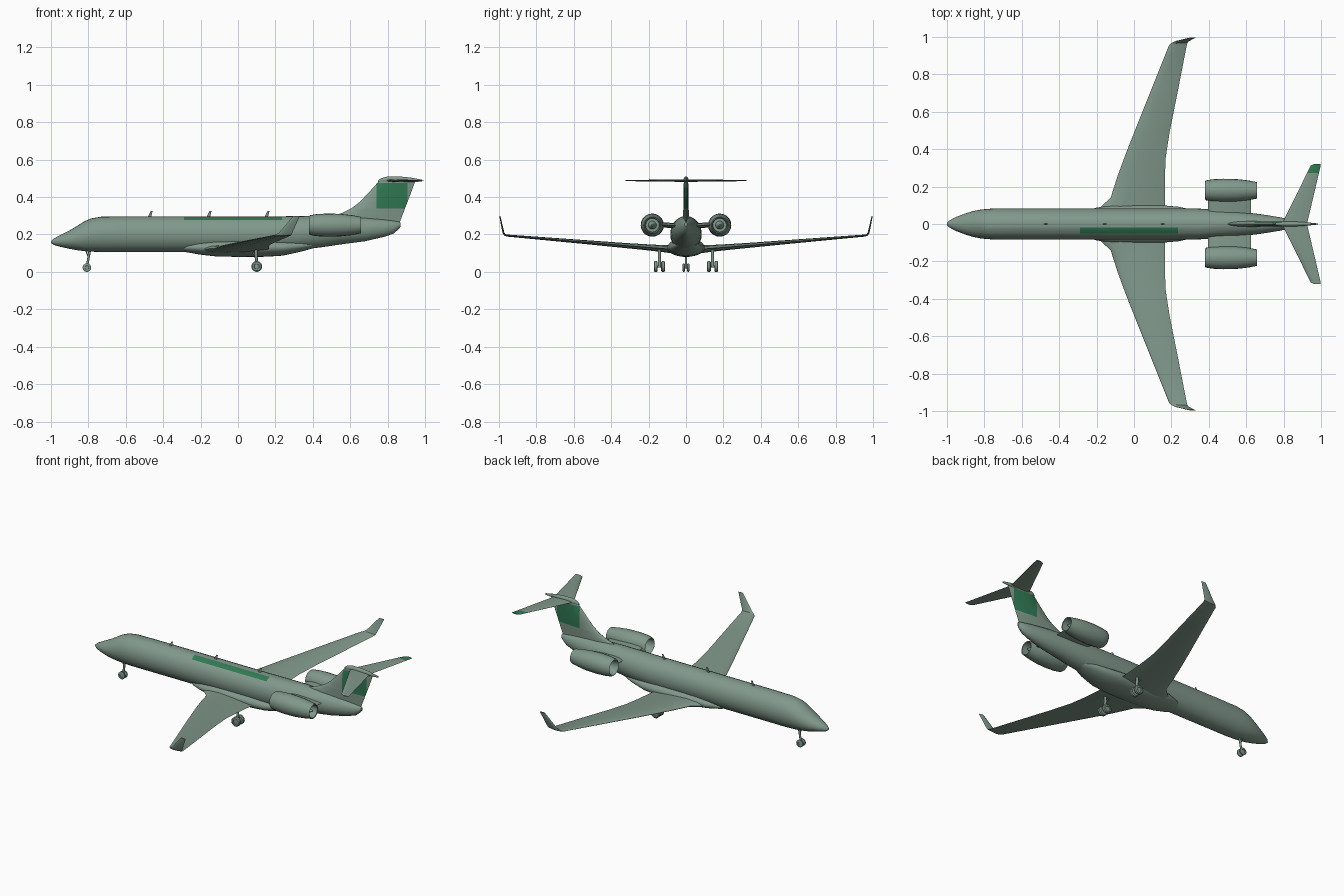
import bpy, bmesh, math
from mathutils import Vector


def material(name, rgb):
    m = bpy.data.materials.new(name)
    m.diffuse_color = (*rgb, 1)
    return m


GREY = material("grey green", (0.22, 0.315, 0.26))
GREEN = material("deep green", (0.03, 0.19, 0.085))


def finish(bm, name, mirror=False, cuts=(), paint=None, angle=35):
    """Turn a bmesh into an object, with optional plane cuts and a paint rule."""
    bmesh.ops.recalc_face_normals(bm, faces=bm.faces)
    for co, no in cuts:
        bmesh.ops.bisect_plane(bm, geom=bm.verts[:] + bm.edges[:] + bm.faces[:],
                               plane_co=co, plane_no=no)
    bm.normal_update()
    me = bpy.data.meshes.new(name)
    me.materials.append(GREY)
    if paint:
        me.materials.append(GREEN)
        for f in bm.faces:
            f.material_index = int(paint(f.calc_center_median(), f.normal))
    bm.to_mesh(me)
    bm.free()
    ob = bpy.data.objects.new(name, me)
    bpy.context.collection.objects.link(ob)
    bpy.ops.object.select_all(action='DESELECT')
    ob.select_set(True)
    bpy.context.view_layer.objects.active = ob
    bpy.ops.object.shade_smooth_by_angle(angle=math.radians(angle))
    if mirror:
        mod = ob.modifiers.new("mirror", 'MIRROR')
        mod.use_axis = (False, True, False)
    return ob


def loft(rings):
    """Skin a series of equal closed rings and cap both ends."""
    bm = bmesh.new()
    loops = [[bm.verts.new(p) for p in r] for r in rings]
    n = len(loops[0])
    for a, b in zip(loops, loops[1:]):
        for i in range(n):
            j = (i + 1) % n
            bm.faces.new((a[i], a[j], b[j], b[i]))
    bm.faces.new(loops[0])
    bm.faces.new(loops[-1][::-1])
    return bm


def foil(le, te, thick, normal):
    """Airfoil ring from leading edge to trailing edge."""
    le, te, nrm = Vector(le), Vector(te), Vector(normal).normalized()
    half = [(0.02, 0.3), (0.1, 0.75), (0.3, 1), (0.6, 0.75), (0.98, 0.1)]
    pts = [(0, 0)] + half + [(1, 0)] + [(u, -h) for u, h in half[::-1]]
    return [le.lerp(te, u) + nrm * h * thick / 2 for u, h in pts]


def oval(x, y, z, ry, rz, n=28):
    return [(x, y + ry * math.cos(math.tau * i / n), z + rz * math.sin(math.tau * i / n))
            for i in range(n)]


def tube(a, b, r, n=12):
    """Straight cylinder between two points."""
    a, b = Vector(a), Vector(b)
    q = (b - a).to_track_quat('Z', 'Y')
    ring = [q @ Vector((r * math.cos(math.tau * i / n), r * math.sin(math.tau * i / n), 0))
            for i in range(n)]
    return loft([[a + p for p in ring], [b + p for p in ring]])


# Fuselage: x, bottom, top, half width; with a painted roof strip
body = [(-1, 0.155, 0.165, 0.006), (-0.985, 0.144, 0.178, 0.02), (-0.95, 0.134, 0.197, 0.038),
        (-0.9, 0.123, 0.222, 0.057), (-0.86, 0.116, 0.246, 0.069), (-0.82, 0.111, 0.271, 0.077),
        (-0.78, 0.108, 0.287, 0.081), (-0.73, 0.106, 0.295, 0.084), (-0.6, 0.106, 0.297, 0.084),
        (0.2, 0.106, 0.297, 0.084), (0.33, 0.117, 0.298, 0.083), (0.45, 0.132, 0.299, 0.077),
        (0.55, 0.147, 0.298, 0.068), (0.68, 0.164, 0.29, 0.052), (0.78, 0.187, 0.28, 0.036),
        (0.83, 0.204, 0.273, 0.025), (0.86, 0.229, 0.268, 0.014), (0.87, 0.243, 0.264, 0.008)]
finish(loft([oval(x, 0, (b + t) / 2, w, (t - b) / 2) for x, b, t, w in body]), "fuselage",
       cuts=[((-0.29, 0, 0), (1, 0, 0)), ((0.235, 0, 0), (1, 0, 0)),
             ((0, -0.05, 0), (0, 1, 0)), ((0, -0.018, 0), (0, 1, 0))],
       paint=lambda c, n: -0.29 < c.x < 0.235 and -0.05 < c.y < -0.018 and c.z > 0.25)

# Belly fairing under the wing
belly = [(-0.32, 0.03, 0.015), (-0.27, 0.065, 0.026), (-0.2, 0.088, 0.038), (-0.12, 0.098, 0.047),
         (0.0, 0.1, 0.05), (0.15, 0.1, 0.049), (0.24, 0.092, 0.043), (0.34, 0.07, 0.03),
         (0.44, 0.03, 0.012)]
finish(loft([oval(x, 0, 0.13 + max(0, x - 0.25) * 0.1, w, h) for x, w, h in belly]),
       "belly_fairing")

# Wings: y, leading x, trailing x, z, thickness; ending in upturned winglets
wing = [(0.05, -0.21, 0.17, 0.12, 0.045), (0.09, -0.18, 0.167, 0.122, 0.042),
        (0.14, -0.125, 0.165, 0.126, 0.036), (0.25, -0.09, 0.165, 0.135, 0.03),
        (0.36, -0.05, 0.17, 0.144, 0.026), (0.5, 0.005, 0.192, 0.156, 0.022),
        (0.75, 0.105, 0.242, 0.177, 0.016), (0.955, 0.187, 0.282, 0.194, 0.011)]
rings = [foil((a, y, z), (b, y, z), t, (0, 0, 1)) for y, a, b, z, t in wing]
rings += [foil((0.2, 0.968, 0.198), (0.286, 0.97, 0.198), 0.011, (0, -0.5, 1)),
          foil((0.22, 0.976, 0.21), (0.291, 0.976, 0.21), 0.01, (0, -1, 0.4)),
          foil((0.295, 0.994, 0.298), (0.33, 0.996, 0.298), 0.006, (0, -1, 0.2))]
finish(loft(rings), "wing", mirror=True)

# Engine pods: revolved closed shell with recessed intake and exhaust
pod = [(0.43, 0.004), (0.43, 0.037), (0.386, 0.043), (0.379, 0.048), (0.386, 0.053),
       (0.42, 0.059), (0.48, 0.062), (0.55, 0.06), (0.61, 0.053), (0.658, 0.044),
       (0.656, 0.039), (0.61, 0.036), (0.61, 0.022), (0.65, 0.004)]
finish(loft([oval(x, 0.18, 0.25, r, r, 20) for x, r in pod]), "engine", mirror=True)
finish(loft([foil((0.395, y, z), (0.625, y, z), 0.028, (0, 0, 1))
             for y, z in ((0.04, 0.245), (0.13, 0.252))]), "engine_pylon", mirror=True)

# Tail fin with dorsal fillet and a painted panel on both sides
fin = [(0.26, 0.45, 0.863, 0.03), (0.298, 0.5, 0.877, 0.03), (0.315, 0.555, 0.884, 0.03),
       (0.34, 0.607, 0.893, 0.029), (0.373, 0.65, 0.906, 0.028), (0.42, 0.695, 0.924, 0.026),
       (0.475, 0.745, 0.944, 0.024), (0.498, 0.765, 0.952, 0.022)]
finish(loft([foil((a, 0, z), (b, 0, z), t, (0, 1, 0)) for z, a, b, t in fin]), "tail_fin",
       cuts=[((0.74, 0, 0), (1, 0, 0)), ((0, 0, 0.34), (0, 0, 1)), ((0, 0, 0.476), (0, 0, 1)),
             ((0.905, 0, 0), (1, 0, 0))],
       paint=lambda c, n: 0.74 < c.x < 0.905 and 0.34 < c.z < 0.476)

# Tailplane with one painted upper tip
tail = [(-0.322, 0.965, 0.998, 0.005), (-0.312, 0.945, 0.998, 0.006), (0, 0.79, 0.925, 0.014),
        (0.312, 0.945, 0.998, 0.006), (0.322, 0.965, 0.998, 0.005)]
finish(loft([foil((a, y, 0.488), (b, y, 0.488), t, (0, 0, 1)) for y, a, b, t in tail]),
       "tailplane", cuts=[((0, 0.272, 0), (0, 1, 0))],
       paint=lambda c, n: c.y > 0.272 and n.z > 0.1)

# Bullet fairing where fin and tailplane meet
bullet = [(0.748, 0.485, 0.002, 0.003), (0.765, 0.489, 0.009, 0.012), (0.8, 0.493, 0.013, 0.018),
          (0.86, 0.493, 0.013, 0.018), (0.92, 0.492, 0.009, 0.013), (0.985, 0.488, 0.003, 0.005)]
finish(loft([oval(x, 0, z, w, h, 14) for x, z, w, h in bullet]), "bullet_fairing")

# Swept blade antennas along the roof
for i, x in enumerate((-0.485, -0.17, 0.14)):
    finish(loft([foil((x, 0, 0.29), (x + 0.02, 0, 0.29), 0.008, (0, 1, 0)),
                 foil((x + 0.018, 0, 0.325), (x + 0.028, 0, 0.325), 0.005, (0, 1, 0))]),
           f"antenna_{i + 1}")


# Landing gear: twin wheels, axle, strut and brace
def gear(name, x, y, r, gap, width, top, mirror):
    for side, s in (("inner", -1), ("outer", 1)):
        a, b = y + s * gap, y + s * (gap + width)
        rim = [(a, 0.8), (a + s * width * 0.2, 1), (b - s * width * 0.2, 1), (b, 0.8),
               (b, 0.5), (b - s * width * 0.2, 0.45)]
        bm = loft([[(x + r * k * math.cos(math.tau * i / 18), yy,
                     r + r * k * math.sin(math.tau * i / 18)) for i in range(18)]
                   for yy, k in rim])
        finish(bm, f"{name}_{side}_wheel", mirror)
    finish(tube((x, y - gap - width / 2, r), (x, y + gap + width / 2, r), r * 0.22),
           name + "_axle", mirror)
    finish(tube((x, y, r), top, r * 0.28), name + "_strut", mirror)
    mid = Vector((x, y, r)).lerp(Vector(top), 0.5)
    finish(tube(mid, (top[0] - 0.03, top[1], top[2]), r * 0.14), name + "_brace", mirror)


gear("nose_gear", -0.808, 0, 0.023, 0.006, 0.012, (-0.79, 0, 0.13), False)
gear("main_gear", 0.1, 0.142, 0.029, 0.009, 0.021, (0.095, 0.142, 0.125), True)
